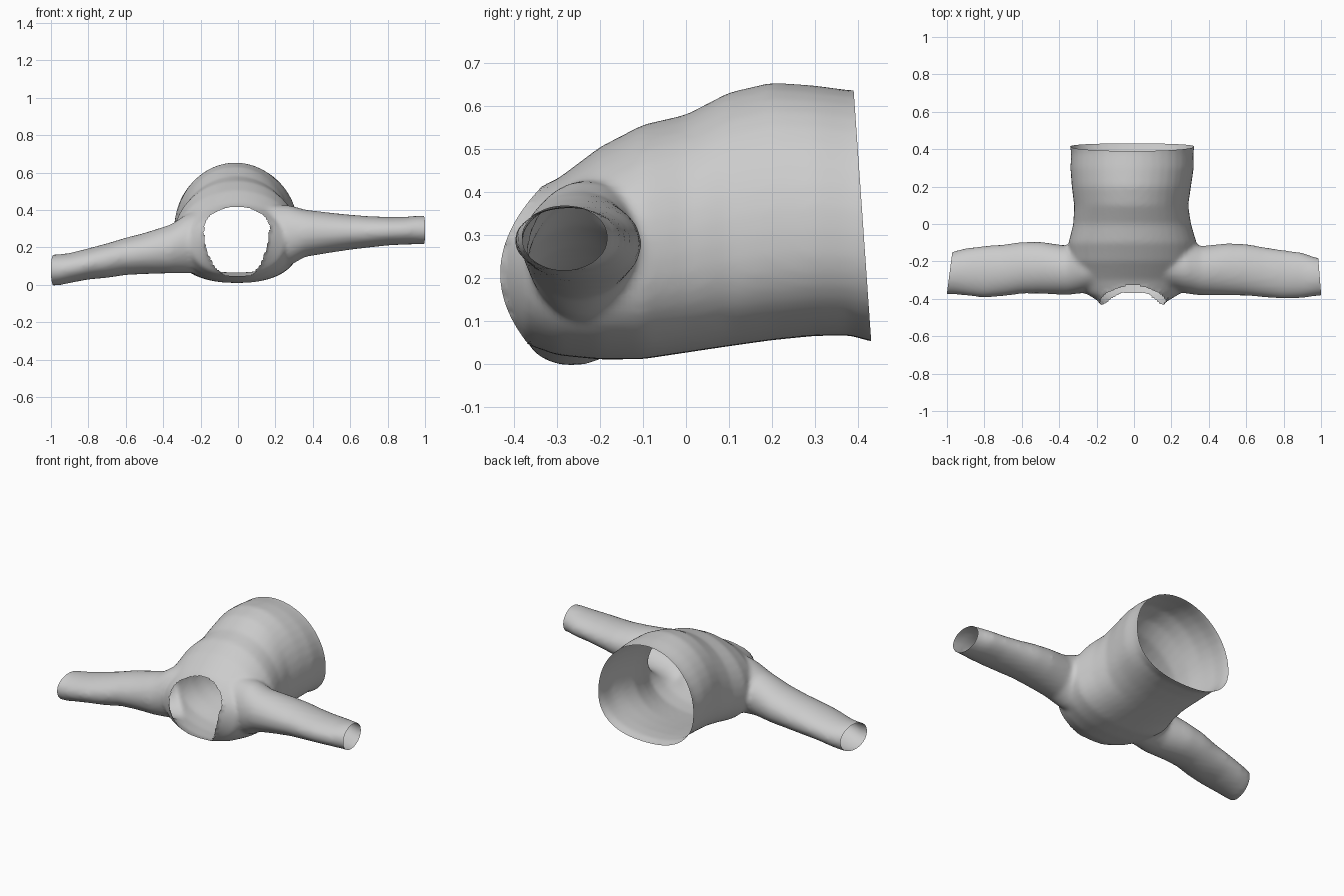
import bpy, bmesh, math
from mathutils import Vector


def loft(bm, rings, axis, sides=40):
    """Closed tube through rings: (pos, a_min, a_max, z_min, z_max) along x or y."""
    loops = []
    for pos, a0, a1, z0, z1, zf, p in rings:
        zc = z0 + (z1 - z0) * zf
        loop = []
        for i in range(sides):
            t = 2 * math.pi * i / sides
            c, s = math.cos(t), math.sin(t)
            e = p if s < 0 else 2.0          # fuller underside when p > 2
            c = math.copysign(abs(c) ** (2 / e), c)
            s = math.copysign(abs(s) ** (2 / e), s)
            a = (a0 + a1) / 2 + (a1 - a0) / 2 * c
            z = zc + s * ((z1 - zc) if s > 0 else (zc - z0))
            loop.append(bm.verts.new((pos, a, z) if axis == 'x' else (a, pos, z)))
        loops.append(loop)
    faces = []
    for la, lb in zip(loops, loops[1:]):
        for i in range(sides):
            j = (i + 1) % sides
            faces.append(bm.faces.new((la[i], la[j], lb[j], lb[i])))
    faces += [bm.faces.new(loops[0]), bm.faces.new(loops[-1])]
    bmesh.ops.recalc_face_normals(bm, faces=faces)


bm = bmesh.new()

# torso: y, x range, z range, height of widest point, underside fullness
loft(bm, [
    (-0.50, -0.165, 0.145, 0.10, 0.395, 0.5, 2.0),
    (-0.43, -0.170, 0.150, 0.09, 0.395, 0.5, 2.0),
    (-0.40, -0.21, 0.20, 0.07, 0.395, 0.5, 2.0),
    (-0.37, -0.26, 0.25, 0.045, 0.400, 0.5, 2.1),
    (-0.30, -0.30, 0.29, 0.02, 0.430, 0.5, 2.2),
    (-0.20, -0.34, 0.33, 0.010, 0.505, 0.45, 2.3),
    (-0.10, -0.35, 0.335, 0.011, 0.557, 0.42, 2.4),
    (0.00, -0.325, 0.305, 0.026, 0.580, 0.42, 2.4),
    (0.10, -0.32, 0.29, 0.041, 0.632, 0.42, 2.4),
    (0.20, -0.333, 0.305, 0.055, 0.655, 0.42, 2.4),
    (0.30, -0.340, 0.320, 0.065, 0.648, 0.42, 2.4),
    (0.38, -0.336, 0.318, 0.066, 0.637, 0.42, 2.4),
    (0.43, -0.345, 0.325, 0.052, 0.637, 0.42, 2.4),
    (0.50, -0.345, 0.325, 0.047, 0.637, 0.42, 2.4)], 'y')

# sleeves: x, y range, z range
right = [(0.15, -.34, -.10, .09, .43), (0.28, -.372, -.10, .105, .425),
         (0.36, -.382, -.118, .15, .402), (0.5, -.382, -.103, .173, .385),
         (0.6, -.383, -.107, .188, .375), (0.7, -.392, -.125, .200, .367),
         (0.8, -.400, -.140, .211, .363), (0.9, -.396, -.153, .216, .364),
         (0.96, -.387, -.175, .217, .370), (1.06, -.376, -.20, .217, .366)]
left = [(-0.15, -.34, -.10, .06, .42), (-0.28, -.370, -.10, .062, .375),
        (-0.36, -.380, -.116, .062, .322), (-0.5, -.372, -.095, .058, .278),
        (-0.6, -.372, -.096, .053, .252), (-0.7, -.386, -.110, .038, .222),
        (-0.8, -.394, -.117, .029, .195), (-0.9, -.382, -.130, .010, .170),
        (-0.96, -.376, -.145, -.003, .163), (-1.06, -.374, -.19, -.003, .158)]
for rings in (right, left):
    loft(bm, [r + (0.5, 2.0) for r in rings], 'x')

mesh = bpy.data.meshes.new("garment_shell")
bm.to_mesh(mesh)
bm.free()
shell = bpy.data.objects.new("garment_shell", mesh)
bpy.context.collection.objects.link(shell)
bpy.context.view_layer.objects.active = shell
shell.select_set(True)

# blend torso and sleeves into one cloth surface
rm = shell.modifiers.new("blend", 'REMESH')
rm.mode = 'VOXEL'
rm.voxel_size = 0.013
sm = shell.modifiers.new("soften", 'SMOOTH')
sm.factor = 0.5
sm.iterations = 8
for m in ("blend", "soften"):
    bpy.ops.object.modifier_apply(modifier=m)

# open the waist and both cuffs
bm = bmesh.new()
bm.from_mesh(shell.data)
for co, no in (((0, 0.39, 0.635), (0, 1, 0.07)),
               ((1.0, -0.37, 0.3), (1, 0.08, 0)),
               ((-1.0, -0.37, 0.1), (-1, 0.13, 0))):
    bmesh.ops.bisect_plane(bm, geom=bm.verts[:] + bm.edges[:] + bm.faces[:],
                           plane_co=co, plane_no=Vector(no).normalized(),
                           clear_outer=True)


# open the neck along a scooped rim
def rim(z):
    t = (z - 0.21) / 0.17
    return -0.432 + (0.068 if t > 0 else 0.07) * t * t


def neck_zone(co):
    return abs(co.x + 0.01) < 0.2 and co.y < -0.33 and 0.05 < co.z < 0.43


bmesh.ops.delete(bm, geom=[v for v in bm.verts
                           if neck_zone(v.co) and v.co.y < rim(v.co.z)],
                 context='VERTS')
for v in bm.verts:
    if v.is_boundary and neck_zone(v.co):
        v.co.y = rim(v.co.z)
bm.to_mesh(shell.data)
bm.free()
bpy.ops.object.shade_smooth_by_angle(angle=math.radians(50))
